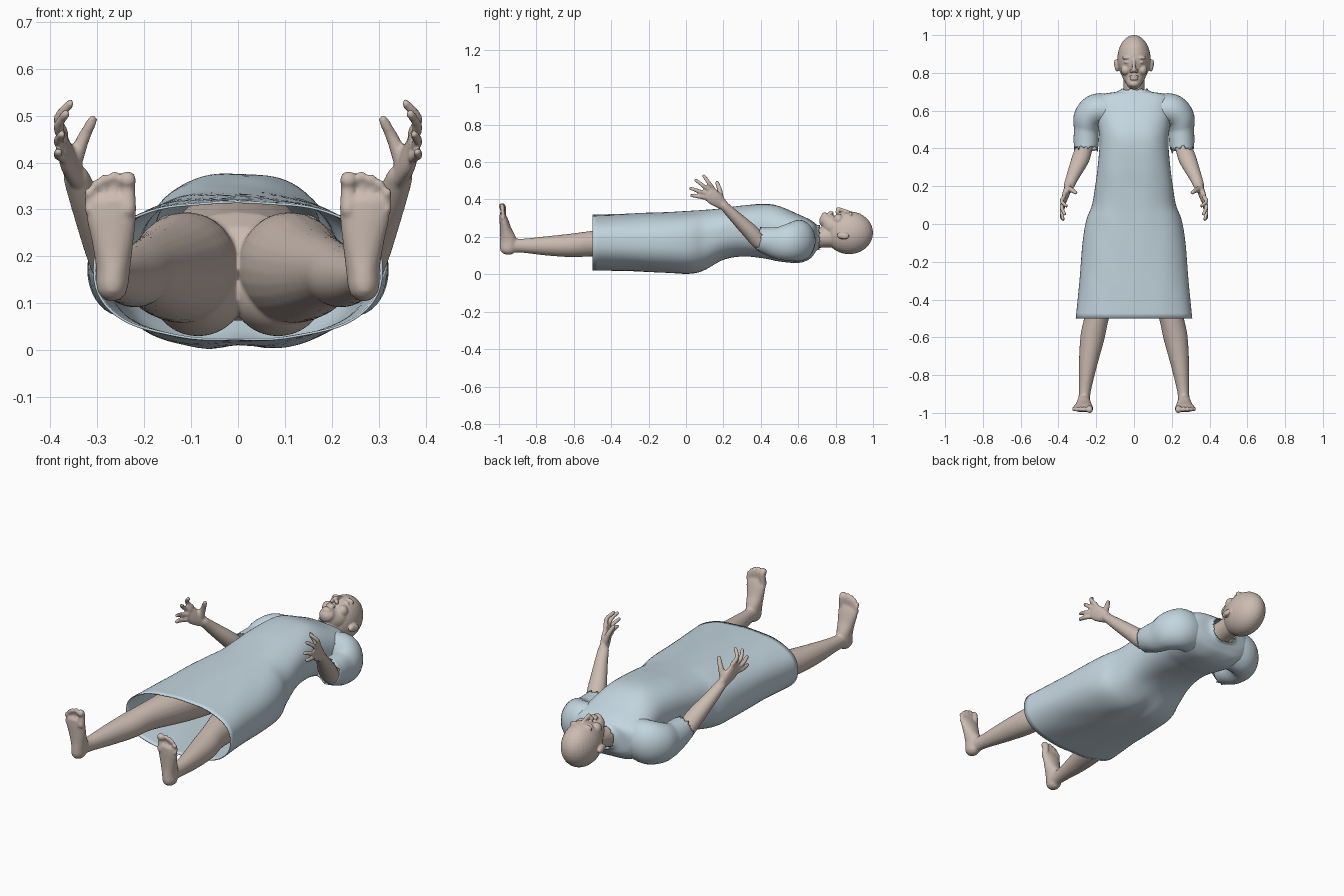
import bpy, bmesh, math, random
from mathutils import Vector, Matrix

random.seed(4)


def material(name, rgb):
    m = bpy.data.materials.new(name)
    m.diffuse_color = (*rgb, 1)
    return m


SKIN = material("skin", (0.60, 0.50, 0.44))
CLOTH = material("cloth", (0.55, 0.67, 0.74))


def spline(st, k):
    """Catmull-Rom through stations (x, y, z, a, b)."""
    out, n = [], len(st)
    for i in range(n - 1):
        p = [st[max(i - 1, 0)], st[i], st[i + 1], st[min(i + 2, n - 1)]]
        for j in range(k):
            t = j / k
            out.append([0.5 * (2 * b + (c - a) * t + (2 * a - 5 * b + 4 * c - d) * t * t
                               + (3 * b - a - 3 * c + d) * t ** 3) for a, b, c, d in zip(*p)])
    return out + [list(st[-1])]


def tube(bm, st, up=(0, 0, 1), s=1, axis=None, n=24, k=4, e=2, closed=True, ragged=0):
    """Loft superellipse rings along stations; s=-1 mirrors in x."""
    pts = spline(st, k)
    up, frames = Vector(up), []
    for i, p in enumerate(pts):
        a, b = pts[max(i - 1, 0)], pts[min(i + 1, len(pts) - 1)]
        t = Vector(axis) if axis else (Vector(b[:3]) - Vector(a[:3])).normalized()
        frames.append((Vector(p[:3]), t, p[3], p[4]))
    if closed:
        caps = []
        for (c, t, a, b), sg in ((frames[0], -1), (frames[-1], 1)):
            r = min(a, b)
            caps.append([(c + t * sg * r * math.sin(q), t, a * math.cos(q), b * math.cos(q))
                         for q in (0.5, 0.95, 1.35)])
        frames = caps[0][::-1] + frames + caps[1]
    rings = []
    for i, (c, t, a, b) in enumerate(frames):
        u = up.cross(t).normalized()
        v = t.cross(u)
        ring = []
        for j in range(n):
            q = 2 * math.pi * j / n
            cs, sn = math.cos(q), math.sin(q)
            co = c + u * a * math.copysign(abs(cs) ** (2 / e), cs) \
                   + v * b * math.copysign(abs(sn) ** (2 / e), sn)
            if ragged and i == len(frames) - 1:
                co += t * random.uniform(-ragged, ragged)
            ring.append(bm.verts.new((co.x * s, co.y, co.z)))
        rings.append(ring)
    for r0, r1 in zip(rings, rings[1:]):
        for j in range(n):
            bm.faces.new((r0[j], r0[(j + 1) % n], r1[(j + 1) % n], r1[j]))
    if closed:
        bm.faces.new(rings[0])
        bm.faces.new(rings[-1])


def blob(bm, c, r, s=1):
    m = Matrix.Translation((c[0] * s, c[1], c[2])) @ Matrix.Diagonal((*r, 1))
    bmesh.ops.create_uvsphere(bm, u_segments=32, v_segments=20, radius=1, matrix=m)


def finish(bm, name, mat, voxel=0, thick=0, smooth=4):
    bmesh.ops.recalc_face_normals(bm, faces=bm.faces[:])
    for f in bm.faces:
        f.smooth = True
    me = bpy.data.meshes.new(name)
    bm.to_mesh(me)
    bm.free()
    ob = bpy.data.objects.new(name, me)
    bpy.context.collection.objects.link(ob)
    me.materials.append(mat)
    if voxel:
        rm = ob.modifiers.new("blend", "REMESH")
        rm.mode, rm.voxel_size, rm.use_smooth_shade = "VOXEL", voxel, True
        sm = ob.modifiers.new("soften", "SMOOTH")
        sm.factor, sm.iterations = 0.5, smooth
    if thick:
        so = ob.modifiers.new("thickness", "SOLIDIFY")
        so.thickness, so.offset = thick, 0
    return ob


# Body: torso, legs, feet, arms and hands fused together
bm = bmesh.new()
tube(bm, [(0, 0.10, 0.18, 0.17, 0.12), (0, 0.25, 0.22, 0.15, 0.10),
          (0, 0.45, 0.22, 0.15, 0.12), (0, 0.60, 0.19, 0.15, 0.09)])
for s in (1, -1):
    blob(bm, (0.085, 0.02, 0.125), (0.10, 0.12, 0.095), s)
    # leg
    tube(bm, [(0.10, 0.08, 0.18, 0.10, 0.11), (0.115, -0.05, 0.175, 0.112, 0.118),
              (0.15, -0.25, 0.165, 0.092, 0.098), (0.195, -0.48, 0.165, 0.066, 0.07),
              (0.22, -0.60, 0.155, 0.064, 0.064), (0.243, -0.74, 0.152, 0.049, 0.052),
              (0.26, -0.88, 0.153, 0.032, 0.037), (0.264, -0.94, 0.155, 0.031, 0.04)], s=s)
    # foot
    tube(bm, [(0.268, -0.952, 0.138, 0.034, 0.044), (0.266, -0.95, 0.18, 0.037, 0.045),
              (0.267, -0.963, 0.235, 0.045, 0.032), (0.27, -0.974, 0.29, 0.054, 0.023),
              (0.271, -0.98, 0.315, 0.05, 0.017)], up=(0, 1, 0), s=s)
    for x, top, r in ((0.235, 0.382, 0.019), (0.263, 0.382, 0.012), (0.284, 0.376, 0.012),
                      (0.302, 0.365, 0.011), (0.317, 0.347, 0.011)):
        tube(bm, [(x, -0.98, 0.30, r, r), (x, -0.976, top - 0.03, r * 0.85, r * 0.85),
                  (x, -0.983, top - r, r, r)], up=(0, 1, 0), s=s, n=14)
    # arm
    tube(bm, [(0.17, 0.60, 0.18, 0.07, 0.07), (0.235, 0.55, 0.17, 0.055, 0.06),
              (0.255, 0.46, 0.165, 0.046, 0.05), (0.265, 0.40, 0.172, 0.044, 0.045),
              (0.285, 0.34, 0.232, 0.042, 0.047), (0.325, 0.25, 0.32, 0.031, 0.034),
              (0.345, 0.20, 0.37, 0.024, 0.028)], up=(1, 0, 0), s=s)
    # palm, fingers and thumb
    tube(bm, [(0.345, 0.20, 0.37, 0.028, 0.02), (0.362, 0.155, 0.405, 0.04, 0.018),
              (0.372, 0.125, 0.432, 0.042, 0.013)], up=(1, 0, 0), s=s)
    for y0, z0, x1, y1, z1 in ((0.142, 0.463, 0.357, 0.095, 0.526), (0.124, 0.449, 0.367, 0.052, 0.504),
                               (0.109, 0.431, 0.375, 0.024, 0.46), (0.099, 0.410, 0.382, 0.03, 0.422)):
        tube(bm, [(0.372, y0, z0, 0.012, 0.012), (0.383, (y0 + y1) / 2, (z0 + z1) / 2, 0.011, 0.011),
                  (x1, y1, z1, 0.0095, 0.0095)], up=(1, 0, 0), s=s, n=12)
    tube(bm, [(0.35, 0.185, 0.40, 0.019, 0.019), (0.33, 0.18, 0.45, 0.014, 0.014),
              (0.31, 0.166, 0.49, 0.011, 0.011)], up=(1, 0, 0), s=s, n=12)
finish(bm, "body", SKIN, voxel=0.006)

# Head with neck, jaw, ears and face
bm = bmesh.new()
blob(bm, (0, 0.872, 0.222), (0.088, 0.128, 0.114))
tube(bm, [(0, 0.90, 0.25, 0.072, 0.084), (0, 0.84, 0.25, 0.075, 0.08),
          (0, 0.785, 0.262, 0.064, 0.065), (0, 0.752, 0.285, 0.042, 0.04)])
tube(bm, [(0, 0.64, 0.185, 0.07, 0.06), (0, 0.71, 0.195, 0.056, 0.054),
          (0, 0.82, 0.205, 0.056, 0.06)])
tube(bm, [(0, 0.868, 0.333, 0.009, 0.009), (0, 0.84, 0.342, 0.009, 0.010),
          (0, 0.815, 0.346, 0.013, 0.013)], n=14)
blob(bm, (0, 0.742, 0.312), (0.026, 0.018, 0.019))
blob(bm, (0, 0.781, 0.325), (0.026, 0.0075, 0.013))
blob(bm, (0, 0.768, 0.325), (0.023, 0.0075, 0.012))
for s in (1, -1):
    blob(bm, (0.013, 0.81, 0.334), (0.010, 0.011, 0.011), s)
    blob(bm, (0.035, 0.880, 0.318), (0.028, 0.010, 0.016), s)
    blob(bm, (0.034, 0.857, 0.316), (0.019, 0.010, 0.014), s)
    blob(bm, (0.044, 0.815, 0.292), (0.026, 0.028, 0.03), s)
    blob(bm, (0.090, 0.838, 0.208), (0.013, 0.032, 0.019), s)
    blob(bm, (0.098, 0.85, 0.204), (0.008, 0.022, 0.016), s)
finish(bm, "head", SKIN, voxel=0.004, smooth=3)

# Gown: profile as (y, half width, underside z, top z)
prof = [(-0.50, 0.306, 0.023, 0.315), (-0.30, 0.286, 0.020, 0.322), (-0.10, 0.27, 0.008, 0.33),
        (0.02, 0.25, 0.003, 0.336), (0.10, 0.22, 0.022, 0.342), (0.20, 0.203, 0.08, 0.352),
        (0.30, 0.19, 0.098, 0.365), (0.42, 0.18, 0.088, 0.374), (0.50, 0.185, 0.072, 0.362),
        (0.60, 0.20, 0.063, 0.318), (0.66, 0.20, 0.085, 0.29), (0.686, 0.16, 0.115, 0.272),
        (0.697, 0.095, 0.13, 0.263), (0.71, 0.07, 0.135, 0.26)]
bm = bmesh.new()
tube(bm, [(0, y, (lo + hi) / 2, a, (hi - lo) / 2) for y, a, lo, hi in prof],
     axis=(0, 1, 0), n=72, k=5, e=2.45, closed=False, ragged=0.008)
for v in bm.verts:
    x, y, z = v.co
    # dip between the buttocks, then faint cloth ripples
    if z < 0.15:
        v.co.z += 0.015 * math.exp(-(x / 0.04) ** 2 - ((y - 0.02) / 0.12) ** 2)
    v.co.z += 0.0015 * math.sin(40 * x + 9 * y) * math.cos(14 * y)
finish(bm, "gown", CLOTH, thick=0.005)

# Sleeves
bm = bmesh.new()
for s in (1, -1):
    tube(bm, [(0.12, 0.595, 0.185, 0.085, 0.10), (0.195, 0.603, 0.18, 0.085, 0.108),
              (0.24, 0.562, 0.172, 0.078, 0.10), (0.252, 0.50, 0.168, 0.064, 0.086),
              (0.253, 0.44, 0.178, 0.064, 0.072), (0.254, 0.395, 0.188, 0.060, 0.062)],
         s=s, n=36, k=5, closed=False, ragged=0.014)
finish(bm, "sleeves", CLOTH, thick=0.005)
